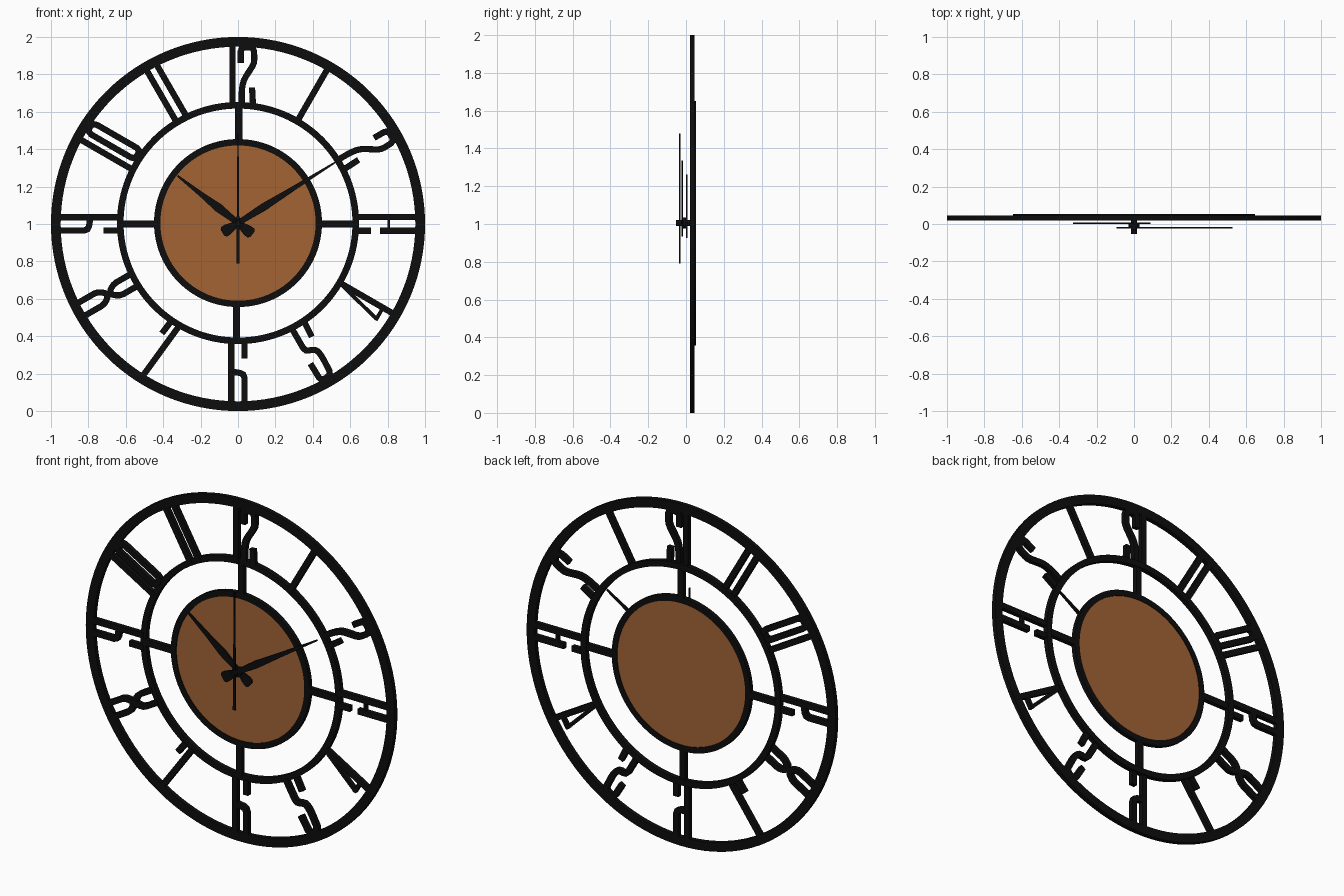
import bpy, bmesh, math
from mathutils import Vector

if "Cube" in bpy.data.objects:
    bpy.data.objects.remove(bpy.data.objects["Cube"])


def material(name, rgb):
    m = bpy.data.materials.new(name)
    m.diffuse_color = (*rgb, 1)
    m.use_nodes = True
    m.node_tree.nodes["Principled BSDF"].inputs["Base Color"].default_value = m.diffuse_color
    return m


BLACK = material("black metal", (0.004, 0.004, 0.004))
BROWN = material("brown wood", (0.36, 0.127, 0.036))
CZ = 1.005          # height of the dial centre
FRONT, BACK = 0.02, 0.046


def finish(name, bm, mat):
    bmesh.ops.recalc_face_normals(bm, faces=bm.faces)
    me = bpy.data.meshes.new(name)
    bm.to_mesh(me)
    bm.free()
    me.materials.append(mat)
    ob = bpy.data.objects.new(name, me)
    bpy.context.collection.objects.link(ob)
    bpy.context.view_layer.objects.active = ob
    ob.select_set(True)
    bpy.ops.object.shade_smooth_by_angle(angle=math.radians(30))
    ob.select_set(False)
    return ob


def ring(name, r0, r1, y0, y1, cz, n=128):
    """Rectangular section swept round the y axis."""
    bm = bmesh.new()
    loops = []
    for i in range(n):
        a = math.tau * i / n
        s, c = math.sin(a), math.cos(a)
        loops.append([bm.verts.new((r * s, y, cz + r * c))
                      for r, y in ((r0, y0), (r1, y0), (r1, y1), (r0, y1))])
    for i in range(n):
        p, q = loops[i], loops[(i + 1) % n]
        for k in range(4):
            bm.faces.new((p[k], p[(k + 1) % 4], q[(k + 1) % 4], q[k]))
    return finish(name, bm, BLACK)


def disc(name, r, y0, y1, mat, n=96):
    bm = bmesh.new()
    pts = [(r * math.sin(math.tau * i / n), r * math.cos(math.tau * i / n)) for i in range(n)]
    strip(bm, pts, y0, y1, lambda p: (p[0], CZ + p[1]))
    return finish(name, bm, mat)


def strip(bm, outline, y0, y1, place):
    """Extrude a closed outline between two depths."""
    rows = []
    for y in (y0, y1):
        rows.append([bm.verts.new((place(p)[0], y, place(p)[1])) for p in outline])
        bm.faces.new(rows[-1])
    n = len(outline)
    for i in range(n):
        j = (i + 1) % n
        bm.faces.new((rows[0][i], rows[0][j], rows[1][j], rows[1][i]))


def rounded(pts):
    """Cut the corners of a path so that its bends are soft."""
    out = [pts[0]]
    for a, b, c in zip(pts, pts[1:], pts[2:]):
        a, b, c = Vector(a), Vector(b), Vector(c)
        for v in (a, c):
            d = v - b
            p = b + d.normalized() * min(0.022, d.length * 0.4)
            out.append(tuple(p))
            if v is a:
                out.append(tuple((b + (a - b).normalized() * 0.006 + (c - b).normalized() * 0.006)))
    return out + [pts[-1]]


def stroke(bm, pts, width, place):
    """Flat bar of even width along a path, as one box per segment row."""
    pts = [Vector(p) for p in rounded(pts)]
    rows = []
    for i, p in enumerate(pts):
        d0 = (p - pts[i - 1]).normalized() if i else (pts[1] - p).normalized()
        d1 = (pts[i + 1] - p).normalized() if i < len(pts) - 1 else d0
        t = (d0 + d1).normalized()
        m = Vector((-t.y, t.x)) * (width / 2 / max(0.7, t.dot(d0)))
        rows.append([bm.verts.new((place(q)[0], y, place(q)[1]))
                     for q, y in ((p + m, FRONT), (p - m, FRONT), (p - m, BACK), (p + m, BACK))])
    for a, b in zip(rows, rows[1:]):
        for k in range(4):
            bm.faces.new((a[k], a[(k + 1) % 4], b[(k + 1) % 4], b[k]))
    bm.faces.new(rows[0])
    bm.faces.new(rows[-1][::-1])


def radial(hour):
    """Map (clockwise offset, radius) at an hour position to x, z."""
    a = math.radians(30 * hour)
    s, c = math.sin(a), math.cos(a)
    return lambda p: (p[1] * s + p[0] * c, 1 + p[1] * c - p[0] * s)


def bar(v, r0=0.63, r1=0.96, v1=None):
    return [(v, r0), (v if v1 is None else v1, r1)]


def two(o):
    return [[(o - .035, .86), (o - .035, .945), (o + .035, .945), (o + .038, .86),
             (o - .02, .77), (o - .03, .72), (o - .03, .63)],
            [(o + .03, .64), (o + .025, .73)]]


# Frame rings and the wooden centre
ring("outer_ring", 0.948, 1.0, FRONT, BACK, 1.0)
ring("middle_ring", 0.612, 0.647, 0.024, 0.053, CZ)
ring("inner_ring", 0.415, 0.449, FRONT, BACK, CZ)
disc("centre_disc", 0.42, 0.025, 0.042, BROWN)

# Spokes between the inner and middle rings
for hour, off in ((0, .004), (3, 0), (6, .008), (9, 0)):
    bm = bmesh.new()
    stroke(bm, bar(off, 0.43, 0.63), 0.038, radial(hour))
    finish(f"spoke_{hour}", bm, BLACK)

# Hour markers: open bar work between the middle and outer rings
loop_mark = [bar(.036), [(-.034, .97), (-.034, .80), (.03, .79)], bar(-.034, .63, .72)]
markers = {
    1: [bar(0)],
    2: two(0),
    3: [bar(-.038), bar(.036, .64, .71), bar(.036, .76, .96)],
    4: [bar(0)],
    5: [[(.03, .63), (.03, .77), (-.025, .785), (-.035, .83), (-.03, .945),
         (.035, .95), (.038, .84)], [(-.045, .64), (-.04, .72)]],
    6: loop_mark,
    7: [bar(0, v1=.035), bar(.05, .63, .71, .06)],
    8: [[(.055, .63), (.055, .74), (.022, .785), (-.018, .74), (-.018, .63)],
        [(.062, .96), (.062, .83), (.022, .785), (-.015, .83), (-.015, .96)]],
    9: loop_mark,
    10: [bar(-.03), [(.05, .945), (.082, .94), (.082, .65), (.022, .65), (.022, .94), (.05, .945)]],
    11: [bar(-.012), bar(.049)],
    12: [bar(-.03)] + two(.05),
}
for hour, strokes in markers.items():
    bm = bmesh.new()
    for s in strokes:
        stroke(bm, s, 0.033, radial(hour))
    if hour == 3:      # thin spur
        stroke(bm, [(.03, .805), (-.03, .805)], 0.014, radial(hour))
    if hour == 4:      # thin triangle
        stroke(bm, [(.01, .66), (.07, .90)], 0.02, radial(hour))
        stroke(bm, [(.078, .895), (0, .895)], 0.02, radial(hour))
    finish(f"hour_marker_{hour}", bm, BLACK)


# Hands: half-profile of (distance, half width), mirrored and turned
def hand(name, half, angle, y0, y1):
    a = math.radians(angle)
    outline = half + [(d, -w) for d, w in reversed(half)]
    bm = bmesh.new()
    strip(bm, outline, y0, y1, lambda p: (p[0] * math.cos(a) - p[1] * math.sin(a),
                                          CZ + p[0] * math.sin(a) + p[1] * math.cos(a)))
    finish(name, bm, BLACK)


tail = [(-.098, .018), (-.088, .03), (-.065, .03), (0, .014)]
hand("hour_hand", tail + [(.13, .024), (.24, .014), (.41, .005)], 142, 0.0, 0.009)
hand("minute_hand", tail + [(.16, .021), (.34, .013), (.62, .004)], 32, -0.025, -0.015)
hand("second_hand", [(-.215, .009), (0, .007), (.475, .003)], 90, -0.036, -0.029)

# Central pin
disc("hub_pin", 0.016, -0.053, 0.03, BLACK, 24)
disc("hub_collar", 0.03, -0.015, 0.0, BLACK, 24)
